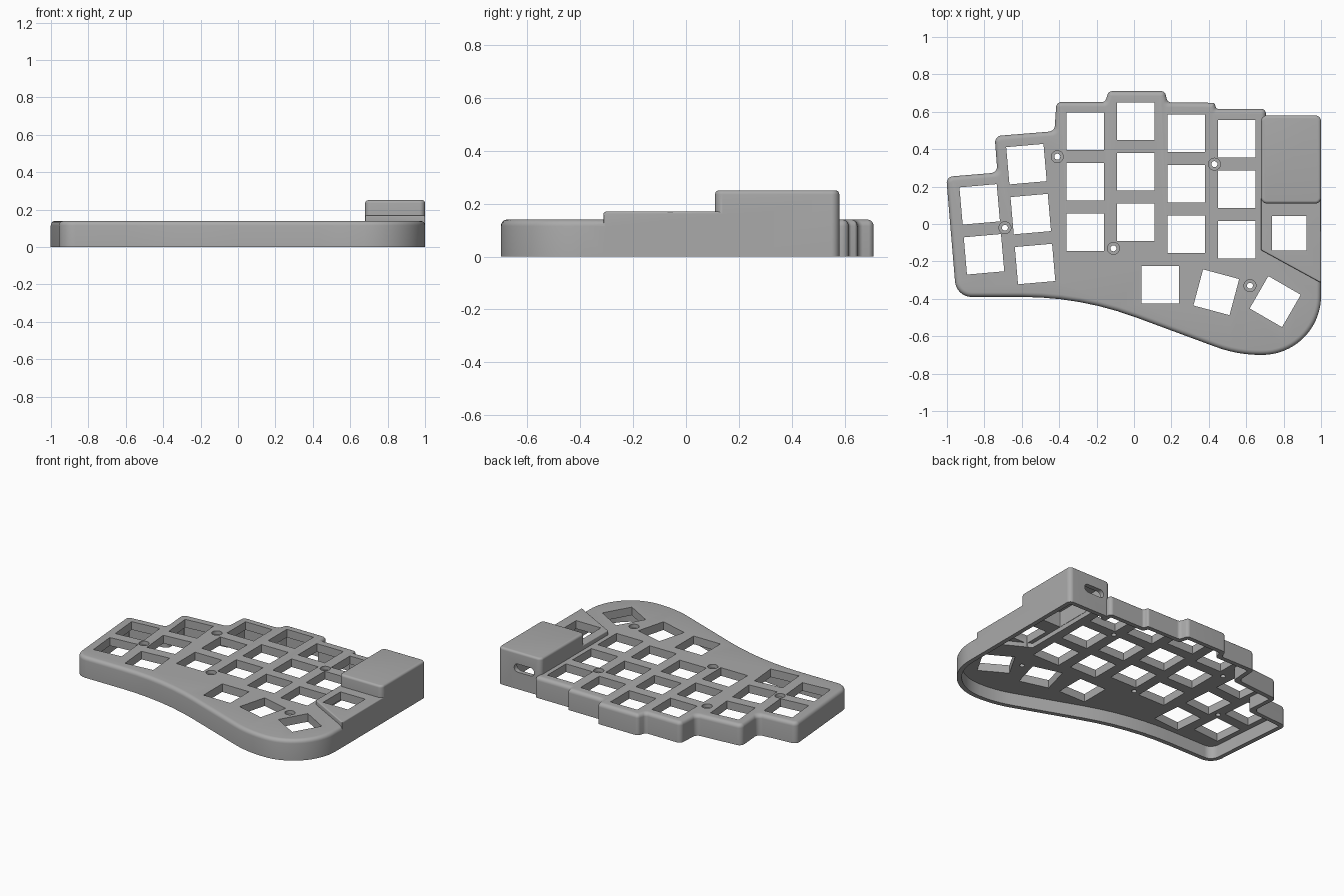
import bpy, bmesh, math
from mathutils import Vector, Matrix

if "Cube" in bpy.data.objects:
    bpy.data.objects.remove(bpy.data.objects["Cube"])

grey = bpy.data.materials.new("plain_grey")
grey.use_nodes = True
COLOUR = (0.4, 0.4, 0.4, 1)
grey.diffuse_color = COLOUR
grey.node_tree.nodes["Principled BSDF"].inputs["Base Color"].default_value = COLOUR


def rounded_outline(corners, inset):
    """Inset a counter-clockwise polygon of (x, y, radius) and round its corners."""
    pts = [Vector(c[:2]) for c in corners]
    out = []
    for i, p in enumerate(pts):
        d1 = (pts[i - 1] - p).normalized()
        d2 = (pts[(i + 1) % len(pts)] - p).normalized()
        convex = d1.x * d2.y - d1.y * d2.x < 0
        theta = d1.angle(d2)
        half = math.sin(theta / 2)
        bisector = (d1 + d2).normalized()
        q = p + bisector * (inset / half) * (1 if convex else -1)
        r = max(corners[i][2] - (inset if convex else 0), 0.003)
        tangent = r / math.tan(theta / 2)
        centre = q + bisector * r / half
        start = q + d1 * tangent - centre
        turn = (math.pi - theta) * (1 if convex else -1)
        steps = 4 + int(round(abs(turn), 3) / 0.12)
        for k in range(steps + 1):
            out.append(centre + Matrix.Rotation(turn * k / steps, 2) @ start)
    return out


def make_object(name, bm):
    bmesh.ops.recalc_face_normals(bm, faces=bm.faces)
    mesh = bpy.data.meshes.new(name)
    bm.to_mesh(mesh)
    bm.free()
    mesh.materials.append(grey)
    obj = bpy.data.objects.new(name, mesh)
    bpy.context.collection.objects.link(obj)
    return obj


def loft(name, corners, rings):
    """Skin a rounded outline through rings of (inset, z) and cap both ends."""
    bm = bmesh.new()
    loops = [[bm.verts.new((v.x, v.y, z)) for v in rounded_outline(corners, d)]
             for d, z in rings]
    for a, b in zip(loops, loops[1:]):
        for i in range(len(a)):
            bm.faces.new((a[i - 1], a[i], b[i], b[i - 1]))
    bm.faces.new(loops[0][::-1])
    bm.faces.new(loops[-1])
    return make_object(name, bm)


def soft_top(bottom, top, r, steps=5):
    """Rings for a straight wall that ends in a rounded top edge."""
    arc = [math.pi / 2 * k / steps for k in range(steps + 1)]
    return [(0, bottom)] + [(r * (1 - math.cos(a)), top - r + r * math.sin(a)) for a in arc]


def boolean(target, tool, operation):
    tool.hide_render = True
    mod = target.modifiers.new(tool.name, "BOOLEAN")
    mod.operation, mod.solver, mod.object = operation, "EXACT", tool
    bpy.context.view_layer.objects.active = target
    bpy.ops.object.modifier_apply(modifier=mod.name)
    bpy.data.objects.remove(tool)


def add_cylinder(bm, x, y, r, bottom, top):
    bmesh.ops.create_cone(bm, cap_ends=True, segments=24, radius1=r, radius2=r,
                          depth=top - bottom,
                          matrix=Matrix.Translation((x, y, (top + bottom) / 2)))


# Outline of the main case
case_outline = [
    (-0.95, -0.39, 0.09), (-0.285, -0.39, 1.75), (0.553, -0.70, 0.69), (1, -0.70, 0.315),
    (1, -0.24, 0.004), (0.985, -0.2, 0.004), (0.985, 0.56, 0.004), (0.705, 0.56, 0.004),
    (0.705, 0.615, 0.025), (0.44, 0.615, 0.015), (0.43, 0.648, 0.015),
    (0.18, 0.65, 0.025), (0.165, 0.71, 0.025), (-0.135, 0.71, 0.025), (-0.155, 0.652, 0.025),
    (-0.415, 0.652, 0.03), (-0.425, 0.496, 0.035), (-0.745, 0.47, 0.035),
    (-0.73, 0.275, 0.035), (-1.004, 0.252, 0.035)]
ledge_outline = [(0.68, -0.14, 0.005), (1, -0.315, 0.005), (1, 0.3, 0.005), (0.68, 0.3, 0.005)]
block_outline = [(0.68, 0.11, 0.03), (1, 0.11, 0.03), (1, 0.58, 0.03), (0.68, 0.58, 0.03)]

case = loft("keyboard_case", case_outline, soft_top(-0.05, 0.14, 0.025))
boolean(case, loft("raised_ledge", ledge_outline, soft_top(-0.06, 0.17, 0.008)), "UNION")
boolean(case, loft("controller_block", block_outline, soft_top(-0.07, 0.25, 0.015)), "UNION")

# Hollow underside
boolean(case, loft("case_cavity", case_outline, [(0.03, -0.1), (0.03, 0.085)]), "DIFFERENCE")
ledge_cavity = [(0.71, -0.12, 0.01), (0.97, -0.26, 0.01), (0.97, 0.55, 0.01), (0.71, 0.55, 0.01)]
boolean(case, loft("ledge_cavity", ledge_cavity, [(0, -0.11), (0, 0.115)]), "DIFFERENCE")
boolean(case, loft("block_cavity", block_outline, [(0.032, -0.12), (0.032, 0.22)]), "DIFFERENCE")

# Key openings: straight columns, tilted columns, thumb row and ledge key
keys = [(x, top - 0.27 * row, 0, 0.2)
        for x, top in ((-0.26, 0.495), (0.01, 0.55), (0.28, 0.485), (0.55, 0.455))
        for row in range(3)]
keys += [(x + 0.023 * row, top - 0.267 * row, 5, 0.2)
         for x, top, count in ((-0.575, 0.32, 3), (-0.825, 0.105, 2)) for row in range(count)]
keys += [(0.14, -0.325, 0, 0.2), (0.44, -0.365, -15, 0.2), (0.755, -0.415, -30, 0.2),
         (0.83, -0.05, 0, 0.185)]
screws = [(-0.41, 0.36), (-0.69, -0.02), (-0.11, -0.13), (0.43, 0.32), (0.62, -0.33)]

bm = bmesh.new()
for x, y, angle, size in keys:
    bmesh.ops.create_cube(bm, size=1, matrix=Matrix.Translation((x, y, 0.15))
                          @ Matrix.Rotation(math.radians(angle), 4, "Z")
                          @ Matrix.Diagonal((size, size, 0.4, 1)))
for x, y in screws:
    add_cylinder(bm, x, y, 0.016, -0.05, 0.35)
boolean(case, make_object("key_openings", bm), "DIFFERENCE")

# Counterbores for the screw heads
bm = bmesh.new()
for x, y in screws:
    add_cylinder(bm, x, y, 0.032, 0.115, 0.3)
boolean(case, make_object("screw_counterbores", bm), "DIFFERENCE")

# Cable port in the back of the block
slot = [(0.73, 0.115, 0.027), (0.88, 0.115, 0.027), (0.88, 0.17, 0.027), (0.73, 0.17, 0.027)]
port = loft("cable_port", slot, [(0, -0.65), (0, -0.5)])
port.data.transform(Matrix.Rotation(math.pi / 2, 4, "X"))
boolean(case, port, "DIFFERENCE")

# Trim the rim flat at ground level
bm = bmesh.new()
bmesh.ops.create_cube(bm, size=4, matrix=Matrix.Translation((0, 0, -2)))
boolean(case, make_object("ground_trim", bm), "DIFFERENCE")

case.select_set(True)
bpy.context.view_layer.objects.active = case
bpy.ops.object.shade_smooth_by_angle(angle=math.radians(35))
